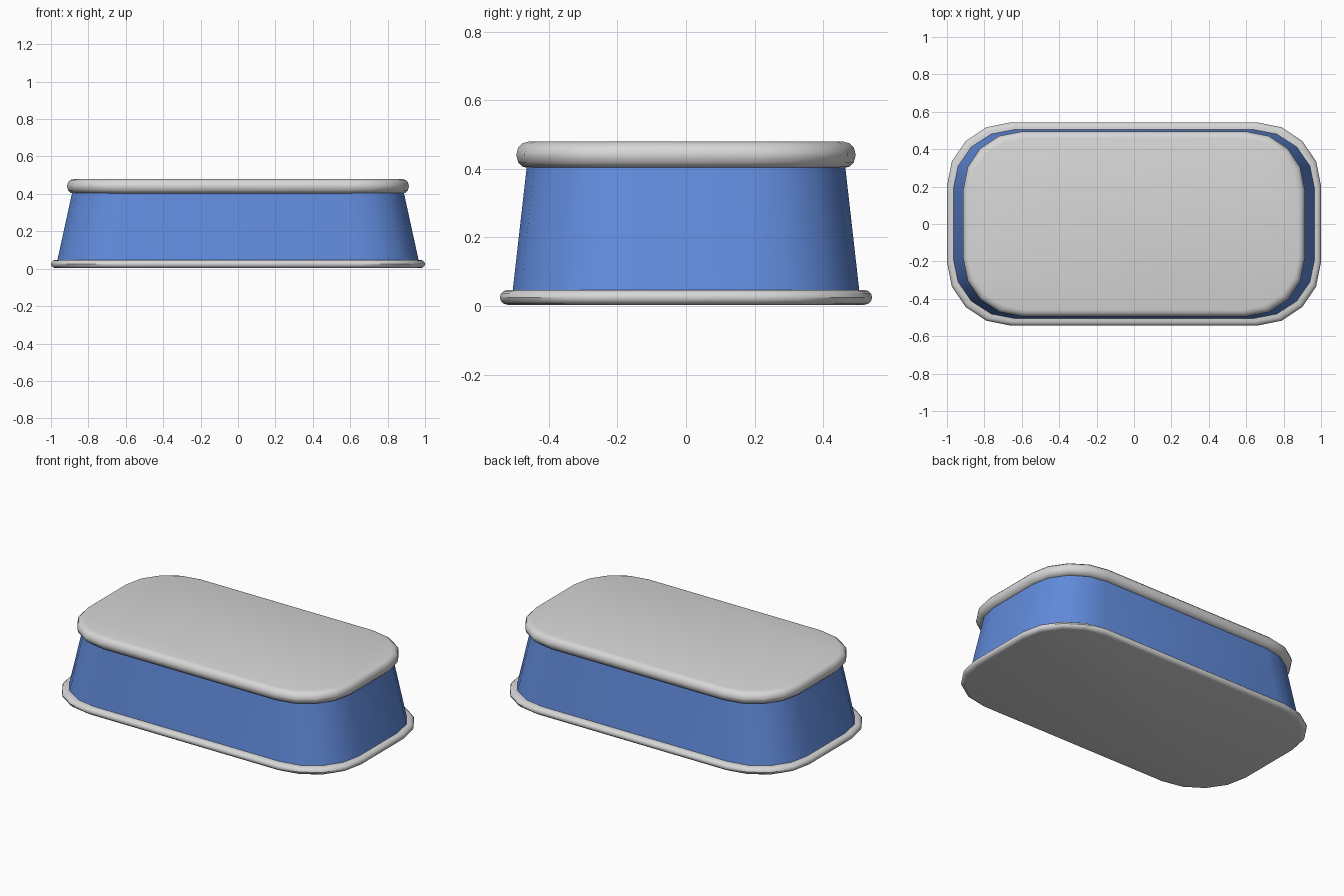
import bpy, bmesh, math

if "Cube" in bpy.data.objects:
    bpy.data.objects.remove(bpy.data.objects["Cube"])


def material(name, rgb):
    m = bpy.data.materials.new(name)
    m.diffuse_color = (*rgb, 1)
    m.use_nodes = True
    m.node_tree.nodes["Principled BSDF"].inputs["Base Color"].default_value = m.diffuse_color
    return m


grey = material("light grey", (0.68, 0.68, 0.68))
blue = material("blue", (0.12, 0.26, 0.72))


def outline(hx, hy, z):
    """Rounded rectangle with four segments per corner."""
    rx, ry = 0.34 * hx, 0.625 * hy
    pts = []
    for sx, sy, start in ((1, 1, 0), (-1, 1, 90), (-1, -1, 180), (1, -1, 270)):
        for i in range(5):
            a = math.radians(start + 22.5 * i)
            pts.append((sx * (hx - rx) + rx * math.cos(a),
                        sy * (hy - ry) + ry * math.sin(a), z))
    return pts


def loft(name, rings, mat):
    """Skin a stack of (half x, half y, z) outlines and cap both ends."""
    bm = bmesh.new()
    loops = [[bm.verts.new(p) for p in outline(*r)] for r in rings]
    n = len(loops[0])
    for a, b in zip(loops, loops[1:]):
        for i in range(n):
            j = (i + 1) % n
            bm.faces.new((a[i], a[j], b[j], b[i]))
    bm.faces.new(loops[0][::-1])
    bm.faces.new(loops[-1])
    me = bpy.data.meshes.new(name)
    bm.to_mesh(me)
    bm.free()
    ob = bpy.data.objects.new(name, me)
    bpy.context.collection.objects.link(ob)
    me.materials.append(mat)
    bpy.ops.object.select_all(action='DESELECT')
    ob.select_set(True)
    bpy.context.view_layer.objects.active = ob
    bpy.ops.object.shade_smooth_by_angle(angle=math.radians(35))
    return ob


def rounded(hx, hy, z0, z1, inset):
    """Rings of a slab with fully rounded top and bottom edges."""
    r = min(inset, (z1 - z0) / 2)
    rings = []
    for zc, angles in ((z0 + r, (-90, -60, -30, 0)), (z1 - r, (0, 30, 60, 90))):
        for deg in angles:
            if rings and deg == 0 and abs(zc - rings[-1][2]) < 1e-5:
                continue
            a = math.radians(deg)
            d = inset * (1 - math.cos(a))
            rings.append((hx - d, hy - d, zc + r * math.sin(a)))
    return rings


# Bottom rim
loft("base_rim", rounded(1.0, 0.543, 0.003, 0.047, 0.024), grey)
# Tapered wall
loft("tapered_body", [(0.967, 0.506, 0.04), (0.886, 0.464, 0.41)], blue)
# Overhanging lid
loft("lid", rounded(0.913, 0.494, 0.402, 0.479, 0.034), grey)
